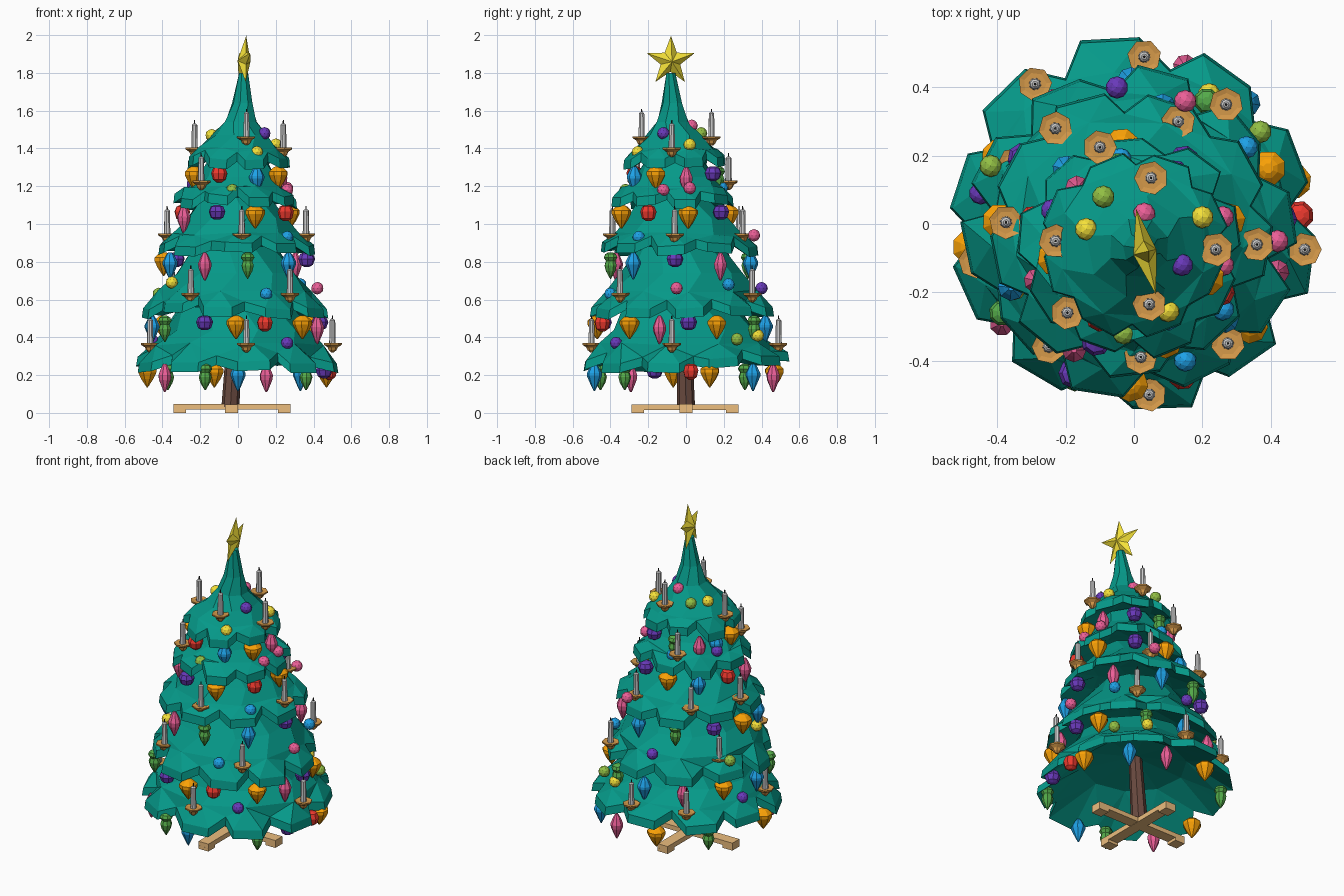
import bpy, bmesh, math, random
from mathutils import Vector, Matrix

if "Cube" in bpy.data.objects:
    bpy.data.objects.remove(bpy.data.objects["Cube"])

random.seed(4)


def material(name, rgb):
    m = bpy.data.materials.new(name)
    m.diffuse_color = [(c / 255) ** 2.2 for c in rgb] + [1]
    m.use_nodes = True
    m.node_tree.nodes["Principled BSDF"].inputs["Base Color"].default_value = m.diffuse_color
    return m


MATS = {k: material(n, c) for k, n, c in [
    ("T", "needles", (14, 152, 136)), ("W", "trunk_wood", (105, 75, 65)),
    ("S", "stand_wood", (236, 188, 125)), ("D", "dish_wood", (212, 152, 75)),
    ("Y", "yellow", (245, 225, 60)), ("O", "orange", (250, 160, 15)),
    ("P", "pink", (235, 95, 150)), ("G", "green", (85, 170, 75)),
    ("L", "lime", (145, 190, 70)), ("B", "blue", (35, 160, 230)),
    ("V", "violet", (105, 60, 185)), ("R", "red", (240, 60, 50)),
    ("C", "candle_wax", (195, 195, 195)), ("K", "wick_black", (50, 50, 50))]}


def finish(bm, name, mat):
    bmesh.ops.recalc_face_normals(bm, faces=bm.faces)
    me = bpy.data.meshes.new(name)
    bm.to_mesh(me)
    bm.free()
    me.materials.append(MATS[mat])
    ob = bpy.data.objects.new(name, me)
    bpy.context.collection.objects.link(ob)
    return ob


def ring(bm, c, r, z, n, turn=0.0):
    return [bm.verts.new((c[0] + r * math.cos(turn + math.tau * i / n),
                          c[1] + r * math.sin(turn + math.tau * i / n), z)) for i in range(n)]


def bridge(bm, a, b):
    n = len(a)
    for i in range(n):
        bm.faces.new((a[i], a[(i + 1) % n], b[(i + 1) % n], b[i]))


def fan(bm, loop, tip):
    for i in range(len(loop)):
        bm.faces.new((loop[i], loop[(i + 1) % len(loop)], tip))


def lathe(name, mat, profile, pos, n=8):
    """Turned solid from (radius, z) points; open ends are capped."""
    bm = bmesh.new()
    rings = [ring(bm, pos, r, pos[2] + z, n, pos[0] * 9) for r, z in profile]
    for a, b in zip(rings, rings[1:]):
        bridge(bm, a, b)
    bm.faces.new(rings[0])
    bm.faces.new(rings[-1])
    return finish(bm, name, mat)


# Branch tiers: lobed rim, faceted skirt above, hollow underside
def tier(name, c, top_c, R, z, n, phase, upper, hollow, tilt):
    bm = bmesh.new()
    step = math.tau / n
    rim, low, first = [], [], []
    for i in range(n):
        a0 = math.radians(phase) + i * step + random.uniform(-.05, .05)
        R0 = R * random.uniform(.98, 1.04)
        dz = random.uniform(-.012, .018) + tilt * math.sin(a0)
        for off, k, up in ((-.25, 1.0, .05), (.25, 1.0, .05), (.5, .86, .088)):
            a = a0 + off * step
            r = R0 * k * random.uniform(.98, 1.02)
            d = Vector((math.cos(a), math.sin(a), 0))
            h = z + up + dz + random.uniform(-.008, .008)
            rim.append(bm.verts.new(Vector((c[0], c[1], h)) + d * r * .985))
            low.append(bm.verts.new(Vector((c[0], c[1], h - .05)) + d * r))
        r1 = upper[0][0] * random.uniform(.97, 1.03)
        first.append(bm.verts.new((c[0] + r1 * math.cos(a0), c[1] + r1 * math.sin(a0),
                                   upper[0][1] + random.uniform(-.01, .01))))
    for i in range(n):
        a, b, k = rim[3 * i:3 * i + 3]
        j = (i + 1) % n
        bm.faces.new((first[i], a, b))
        bm.faces.new((first[i], b, k))
        bm.faces.new((first[i], k, first[j]))
        bm.faces.new((first[j], k, rim[3 * j]))
    bridge(bm, rim, low)
    prev = first
    for q, (r, h) in enumerate(upper[1:], 1):
        t = q / (len(upper) - 1)
        m = [c[k] + (top_c[k] - c[k]) * t for k in (0, 1)]
        cur = ring(bm, m, r, h, n, math.radians(phase) + step * .3 * (q % 2))
        bridge(bm, prev, cur)
        prev = cur
    bm.faces.new(prev)
    # underside: broad facets from the rim to the trunk
    inner = ring(bm, c, R * .55, z + hollow * .75, n, math.radians(phase))
    for i in range(n):
        j = (i + 1) % n
        a, b, k = low[3 * i:3 * i + 3]
        bm.faces.new((inner[i], a, b))
        bm.faces.new((inner[i], b, k))
        bm.faces.new((inner[i], k, inner[j]))
        bm.faces.new((inner[j], k, low[3 * j]))
    fan(bm, inner, bm.verts.new((c[0], c[1], z + hollow)))
    finish(bm, name, "T")


CEN = [(0, 0), (-.01, -.025), (-.015, -.025), (-.01, -.065), (.0, -.06), (.03, -.08)]
TIERS = [(.54, .232, 10, 24, [(.46, .365), (.385, .44), (.31, .56)], .22, .025),
         (.475, .51, 10, 8, [(.405, .645), (.325, .74), (.22, .88)], .16, 0),
         (.412, .835, 9, 30, [(.34, .95), (.27, 1.03), (.18, 1.14)], .12, 0),
         (.325, 1.09, 9, 12, [(.26, 1.195), (.21, 1.25), (.15, 1.35)], .09, 0),
         (.27, 1.3, 8, 20, [(.22, 1.4), (.15, 1.47), (.09, 1.54), (.055, 1.64), (.025, 1.8)], .08, 0)]
for i, (R, z, n, ph, up, hol, tilt) in enumerate(TIERS):
    tier(f"branch_tier_{i + 1}", CEN[i], CEN[i + 1], R, z, n, ph, up, hol, tilt)

# Trunk
bm = bmesh.new()
bot, top = ring(bm, (-.04, 0), .048, .03, 8), ring(bm, (-.015, -.01), .036, .5, 8)
bridge(bm, bot, top)
bm.faces.new(bot)
bm.faces.new(top)
finish(bm, "trunk", "W")


# Crossed stand with feet
def box(name, mat, centre, size):
    bm = bmesh.new()
    bmesh.ops.create_cube(bm, size=1, matrix=Matrix.Translation(centre) @ Matrix.Diagonal((*size, 1)))
    finish(bm, name, mat)


box("stand_beam_x", "S", (-.031, 0, .032), (.62, .068, .028))
box("stand_beam_y", "S", (-.035, -.005, .031), (.068, .565, .029))
for s in (-1, 1):
    box("stand_foot_x", "S", (-.031 + s * .277, 0, .01), (.066, .068, .02))
    box("stand_foot_y", "S", (-.035, -.005 + s * .25, .01), (.068, .066, .02))

# Star topper
bm = bmesh.new()
loop = [bm.verts.new((0, rr * math.sin(k * math.pi / 5), rr * math.cos(k * math.pi / 5)))
        for k in range(10) for rr in [(.136, .056)[k % 2]]]
for s in (-1, 1):
    fan(bm, loop, bm.verts.new((s * .035, 0, 0)))
star = finish(bm, "star", "Y")
star.matrix_world = (Matrix.Translation((.032, -.082, 1.862)) @ Matrix.Rotation(math.radians(13), 4, 'Z')
                     @ Matrix.Rotation(math.radians(5), 4, 'Y'))

# Hanging ornaments: one turned profile per colour
SHAPES = {
    "P": [(.008, 0), (.02, -.02), (.036, -.06), (.033, -.085), (.012, -.135), (.004, -.15)],
    "O": [(.015, 0), (.03, -.008), (.052, -.028), (.052, -.046), (.035, -.08), (.014, -.11), (.003, -.125)],
    "G": [(.012, 0), (.03, -.01), (.038, -.028), (.026, -.046), (.034, -.07), (.026, -.1), (.003, -.14)],
    "B": [(.01, 0), (.024, -.018), (.04, -.05), (.04, -.064), (.018, -.115), (.003, -.145)],
    "V": [(.014, 0), (.034, -.008), (.045, -.034), (.034, -.066), (.014, -.077)],
    "R": [(.014, 0), (.032, -.008), (.043, -.035), (.034, -.07), (.012, -.085)]}
HANG = [
    (.485, .26, "BGVROBPOGOPG", (270, 318, 340, 3, 15, 47, 72, 105, 140, 188, 217, 249)),
    (.445, .515, "VOROPVOGBPOBG", (248, 270, 290, 322, 345, 5, 25, 60, 90, 120, 150, 182, 212)),
    (.38, .85, "BPGBVPBGVO", (205, 245, 280, 318, 355, 33, 75, 112, 145, 175)),
    (.295, 1.1, "PVOROVOBR", (200, 250, 290, 333, 15, 58, 95, 130, 165)),
    (.235, 1.305, "ORBOPVGPB", (190, 245, 295, 335, 15, 60, 100, 135, 160))]
for (r, z, kinds, angles), c in zip(HANG, CEN):
    for k, deg in zip(kinds, angles):
        a = math.radians(deg)
        lathe("hanging_ornament", k, SHAPES[k], (c[0] + r * math.cos(a), c[1] + r * math.sin(a), z))

# Round baubles resting on the branches
BAUBLES = [("LPYYVY", [(-.09, .08, 1.48), (.03, .03, 1.52), (.2, .02, 1.42), (-.14, -.015, 1.47),
                       (.14, -.12, 1.48), (.1, -.255, 1.38)]),
           ("PPLVB", [(.26, -.12, 1.18), (.26, .02, 1.19), (-.03, -.32, 1.18), (-.24, .04, 1.21), (-.04, .19, 1.19)]),
           ("BP", [(.26, -.25, .93), (.15, .36, .94)]),
           ("BPVBYL", [(.15, -.40, .63), (.42, -.05, .66), (-.05, .40, .66), (.33, .225, .68),
                       (-.35, -.19, .69), (-.42, .17, .63)]),
           ("VLYV", [(.26, -.37, .37), (.37, .27, .39), (.22, .38, .41), (-.45, .09, .38)])]
for kinds, spots in BAUBLES:
    for k, p in zip(kinds, spots):
        bm = bmesh.new()
        bmesh.ops.create_icosphere(bm, subdivisions=2, radius=.033, matrix=Matrix.Translation(p))
        finish(bm, "bauble", k)

# Candles on turned dishes
CANDLES = {.365: [(.045, -.5), (.5, -.075), (-.465, -.11), (.03, .49), (-.29, .41)],
           .63: [(-.25, -.36), (.275, -.35), (.27, .35), (-.35, .175)],
           .945: [(-.375, .005), (.02, -.39), (.36, -.06), (.13, .30), (-.23, .28)],
           1.225: [(-.195, -.26), (-.1, .225)],
           1.4: [(-.23, -.05), (.24, -.075)],
           1.46: [(.045, -.235), (.05, .135)]}
DISH = [(.008, -.045), (.022, -.032), (.028, -.018), (.049, -.005), (.05, .004), (.034, .0), (.02, -.0)]
for z, spots in CANDLES.items():
    for x, y in spots:
        lathe("candle_dish", "D", DISH, (x, y, z), 7)
        lathe("candle", "C", [(.018, -.004), (.016, .06), (.015, .125), (.008, .132)], (x, y, z), 8)
        lathe("candle_wick", "K", [(.004, .13), (.003, .15)], (x, y, z), 5)
